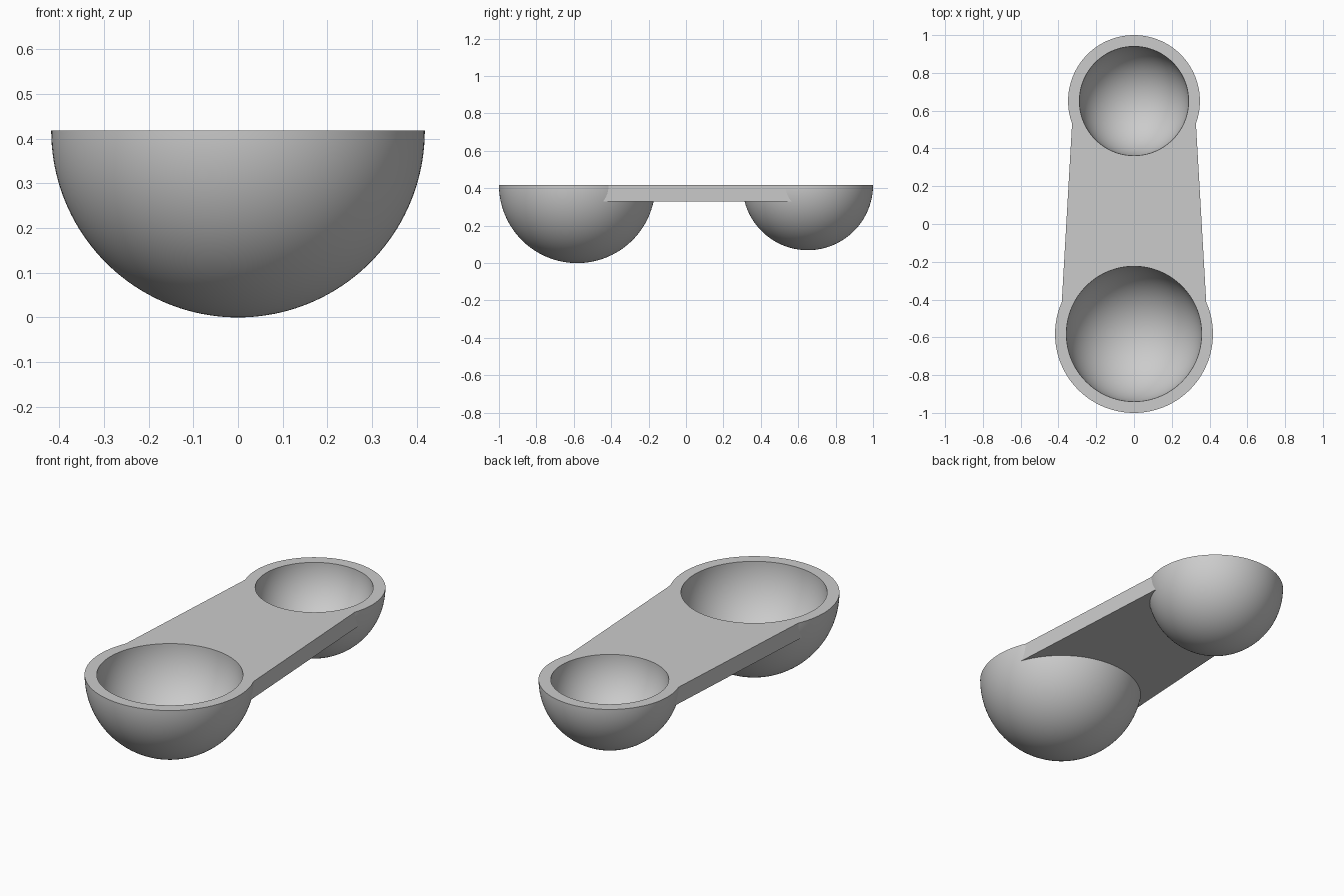
import bpy
import bmesh
import math
from mathutils import Matrix

if "Cube" in bpy.data.objects:
    bpy.data.objects.remove(bpy.data.objects["Cube"], do_unlink=True)

TOP = 0.418          # rim height
WALL = 0.06          # bowl wall thickness
DECK = 0.089         # bridge thickness
LARGE_Y, LARGE_R = -0.582, 0.418
SMALL_Y, SMALL_R = 0.651, 0.349
SEGMENTS, RINGS = 128, 40

grey = bpy.data.materials.new("plain grey")
grey.use_nodes = True
colour = (0.6, 0.6, 0.6, 1)
grey.diffuse_color = colour
grey.node_tree.nodes["Principled BSDF"].inputs["Base Color"].default_value = colour


def add_object(name, bm):
    bmesh.ops.recalc_face_normals(bm, faces=bm.faces)
    mesh = bpy.data.meshes.new(name)
    bm.to_mesh(mesh)
    bm.free()
    mesh.materials.append(grey)
    obj = bpy.data.objects.new(name, mesh)
    bpy.context.collection.objects.link(obj)
    return obj


def half_ball(name, y, radius, collar=0):
    """Solid lower hemisphere, optionally carried up by a straight collar."""
    bm = bmesh.new()
    angles = [math.pi / 2 * i / RINGS for i in range(RINGS + 1)]
    profile = [(radius * math.sin(a), -radius * math.cos(a)) for a in angles]
    if collar:
        profile.append((radius, collar))
    loops = []
    for r, z in profile[1:]:
        ring = bmesh.ops.create_circle(
            bm, segments=SEGMENTS, radius=r,
            matrix=Matrix.Translation((0, y, TOP + z)))["verts"]
        loops.append(ring)
    for low, high in zip(loops, loops[1:]):
        for i in range(SEGMENTS):
            j = (i + 1) % SEGMENTS
            bm.faces.new((low[i], low[j], high[j], high[i]))
    pole = bm.verts.new((0, y, TOP - radius))
    for i in range(SEGMENTS):
        bm.faces.new((pole, loops[0][(i + 1) % SEGMENTS], loops[0][i]))
    bm.faces.new(loops[-1])
    return add_object(name, bm)


def boolean(target, tool, operation):
    mod = target.modifiers.new(operation.lower(), 'BOOLEAN')
    mod.operation = operation
    mod.solver = 'EXACT'
    mod.object = tool
    bpy.ops.object.select_all(action='DESELECT')
    bpy.context.view_layer.objects.active = target
    target.select_set(True)
    bpy.ops.object.modifier_apply(modifier=mod.name)
    bpy.data.objects.remove(tool, do_unlink=True)


# Tapered bridge running between the bowl centres
bm = bmesh.new()
outline = [(-0.392, LARGE_Y), (0.392, LARGE_Y), (0.321, SMALL_Y), (-0.321, SMALL_Y)]
base = bm.faces.new([bm.verts.new((x, y, TOP - DECK)) for x, y in outline])
raised = bmesh.ops.extrude_face_region(bm, geom=[base])["geom"]
bmesh.ops.translate(bm, vec=(0, 0, DECK),
                    verts=[v for v in raised if isinstance(v, bmesh.types.BMVert)])
if not base.is_valid or len(bm.faces) < 6:
    bm.faces.new([v for v in bm.verts if v.co.z < TOP - DECK / 2])
body = add_object("double_bowl", bm)

# Merge the outer bowls, then hollow them out
bowls = (("large", LARGE_Y, LARGE_R), ("small", SMALL_Y, SMALL_R))
for name, y, radius in bowls:
    boolean(body, half_ball(name + "_bowl", y, radius), 'UNION')
for name, y, radius in bowls:
    cutter = half_ball(name + "_hollow_cutter", y, radius - WALL, collar=0.1)
    cutter.hide_render = True
    boolean(body, cutter, 'DIFFERENCE')

bpy.ops.object.shade_smooth_by_angle(angle=math.radians(15))
